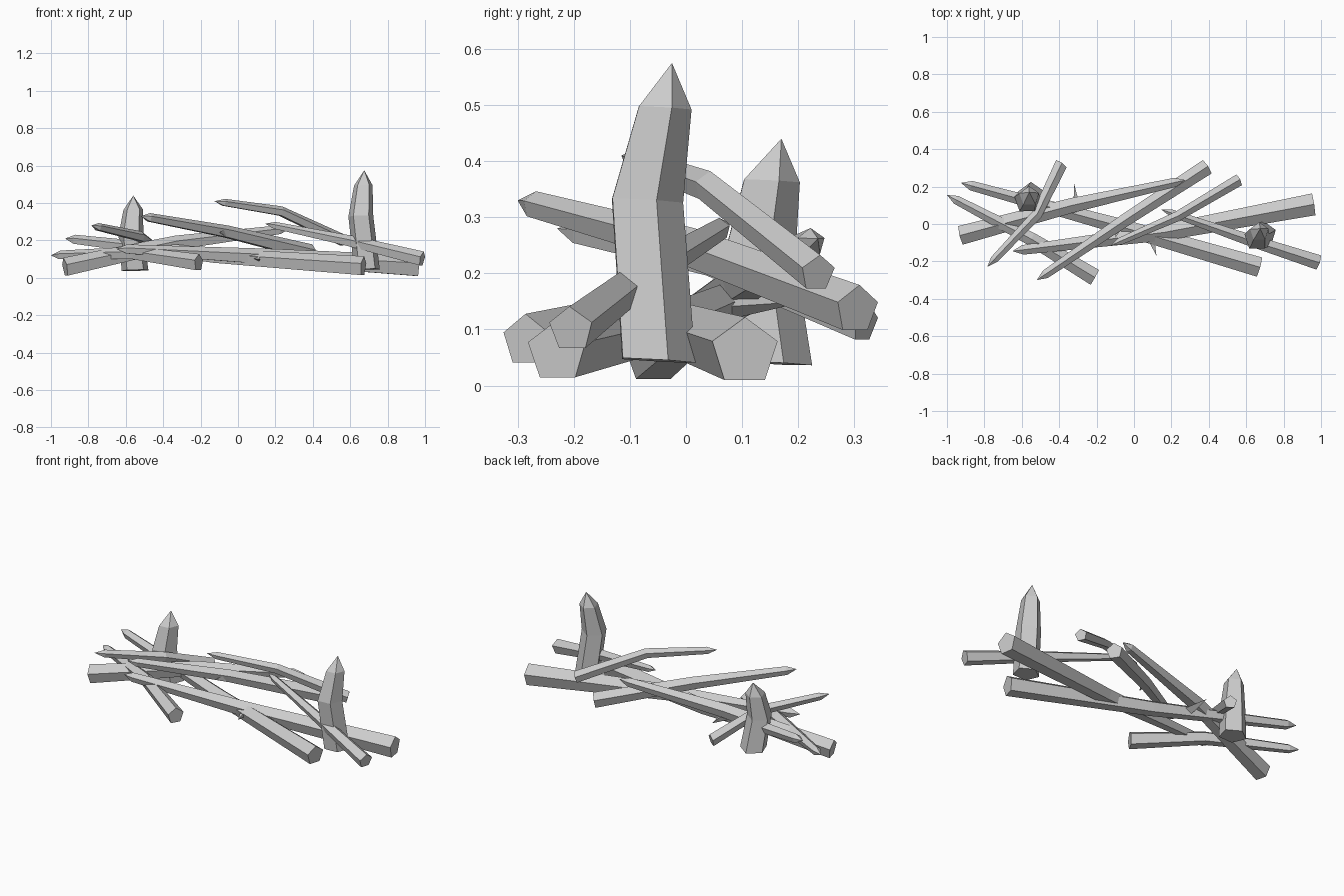
import bpy, bmesh, math
from mathutils import Vector

if "Cube" in bpy.data.objects:
    bpy.data.objects.remove(bpy.data.objects["Cube"])

grey = bpy.data.materials.new("weathered_grey")
grey.diffuse_color = (0.6, 0.6, 0.6, 1)
grey.use_nodes = True
grey.node_tree.nodes["Principled BSDF"].inputs["Base Color"].default_value = grey.diffuse_color


def make_object(name, bm):
    bmesh.ops.recalc_face_normals(bm, faces=bm.faces[:])
    mesh = bpy.data.meshes.new(name)
    bm.to_mesh(mesh)
    bm.free()
    mesh.materials.append(grey)
    obj = bpy.data.objects.new(name, mesh)
    bpy.context.collection.objects.link(obj)
    return obj


def pointed_pole(name, centers, radii, tip, sides=5, turn=0.0):
    """Flat-sided pole: rings around the given centres, closed by a point."""
    bm = bmesh.new()
    pts = [Vector(c) for c in centers]
    tip = Vector(tip)
    axis = (tip - pts[0]).normalized()
    up = Vector((0, 0, 1)) if abs(axis.z) < 0.8 else Vector((0, 1, 0))
    side = axis.cross(up).normalized()
    up = side.cross(axis)
    rings = []
    for p, r in zip(pts, radii):
        ring = []
        for i in range(sides):
            a = turn + math.tau * i / sides
            ring.append(bm.verts.new(p + r * (math.cos(a) * side + math.sin(a) * up)))
        rings.append(ring)
    bm.faces.new(rings[0])
    for lo, hi in zip(rings, rings[1:]):
        for i in range(sides):
            j = (i + 1) % sides
            bm.faces.new((lo[i], lo[j], hi[j], hi[i]))
    point = bm.verts.new(tip)
    for i in range(sides):
        bm.faces.new((rings[-1][i], rings[-1][(i + 1) % sides], point))
    return make_object(name, bm)


def branch(name, base, mid, tip, r_base, r_tip):
    """Fallen branch: thick cut end, slight bend, short pointed end."""
    b, m, t = Vector(base), Vector(mid), Vector(tip)
    shoulder = t + (m - t).normalized() * 0.055
    r_mid = 0.55 * r_base + 0.45 * r_tip
    pointed_pole(name, (b, m, shoulder), (r_base, r_mid, r_tip), t, turn=math.pi / 2)


# Two upright stakes
pointed_pole("stake_right",
             [(0.69, -0.055, 0.045), (0.657, -0.075, 0.33), (0.67, -0.042, 0.495)],
             [0.072, 0.07, 0.052], (0.675, -0.025, 0.575), turn=0.3)
pointed_pole("stake_left",
             [(-0.55, 0.15, 0.04), (-0.572, 0.125, 0.23), (-0.56, 0.148, 0.365)],
             [0.075, 0.07, 0.055], (-0.56, 0.17, 0.44), turn=0.3)

# Branches woven between the stakes: base, bend, tip, base radius, tip radius
branches = {
    "branch_front_long": ((0.67, -0.23, 0.06), (-0.12, 0.0, 0.115), (-0.925, 0.22, 0.21), 0.056, 0.027),
    "branch_left_low": ((-0.21, -0.285, 0.08), (-0.55, -0.08, 0.13), (-1.0, 0.155, 0.12), 0.048, 0.025),
    "branch_back_long": ((-0.925, -0.06, 0.055), (-0.33, 0.1, 0.185), (0.275, 0.235, 0.262), 0.054, 0.026),
    "branch_left_cross": ((-0.39, 0.32, 0.11), (-0.52, 0.05, 0.22), (-0.785, -0.23, 0.28), 0.036, 0.022),
    "branch_middle_cross": ((0.39, 0.305, 0.135), (-0.06, 0.012, 0.245), (-0.52, -0.30, 0.33), 0.045, 0.025),
    "branch_top": ((0.56, 0.235, 0.2), (0.23, 0.04, 0.355), (-0.125, -0.115, 0.41), 0.034, 0.021),
    "branch_right_long": ((0.96, 0.105, 0.06), (0.16, -0.045, 0.11), (-0.65, -0.145, 0.155), 0.062, 0.027),
    "branch_right_low": ((0.985, -0.205, 0.1), (0.6, -0.08, 0.195), (0.145, 0.078, 0.29), 0.042, 0.02),
}
for name, spec in branches.items():
    branch(name, *spec)

# Short splinters sticking out of the branches
for name, root, tip in (
    ("splinter_front", (0.09, -0.05, 0.105), (0.12, -0.17, 0.10)),
    ("splinter_back", (-0.31, 0.06, 0.14), (-0.32, 0.215, 0.15)),
    ("splinter_middle", (-0.07, 0.0, 0.24), (-0.10, -0.075, 0.245)),
):
    pointed_pole(name, [root], [0.03], tip, sides=3)
